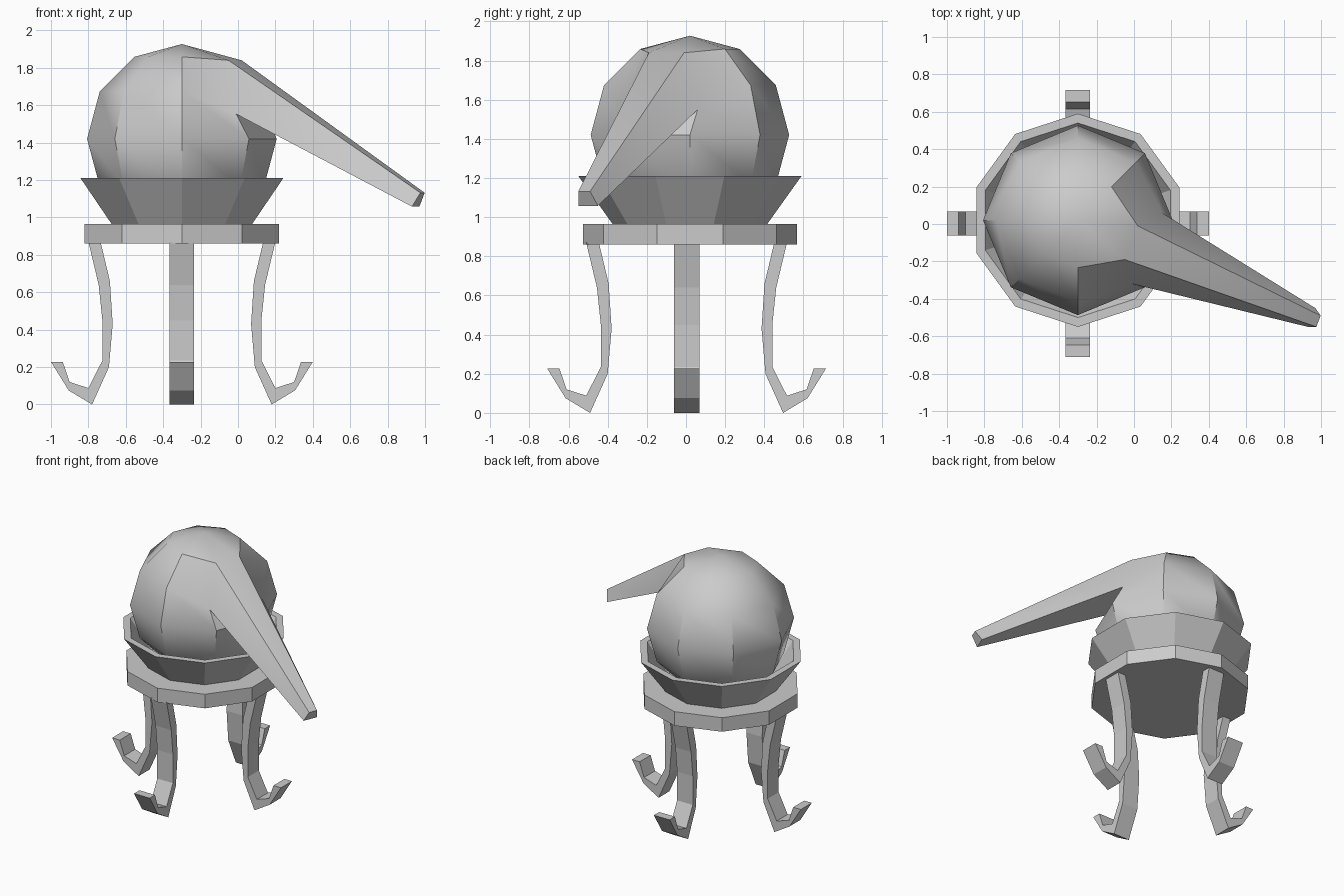
import bpy, bmesh, math
from mathutils import Vector

if "Cube" in bpy.data.objects:
    bpy.data.objects.remove(bpy.data.objects["Cube"])

CX, CY = -0.30, 0.02


def make_object(name, bm):
    bmesh.ops.recalc_face_normals(bm, faces=bm.faces)
    mesh = bpy.data.meshes.new(name)
    bm.to_mesh(mesh)
    bm.free()
    obj = bpy.data.objects.new(name, mesh)
    bpy.context.collection.objects.link(obj)
    return obj


def revolve(name, profile, sides=10):
    """Ten-sided solid from a (radius, z) profile, capped at both ends."""
    bm = bmesh.new()
    rings = []
    for r, z in profile:
        angles = [math.pi / 2 + 2 * math.pi * i / sides for i in range(sides)]
        rings.append([bm.verts.new((CX + r * math.cos(a), CY + r * math.sin(a), z))
                      for a in angles])
    for a, b in zip(rings, rings[1:]):
        for i in range(sides):
            j = (i + 1) % sides
            bm.faces.new((a[i], a[j], b[j], b[i]))
    bm.faces.new(rings[0])
    bm.faces.new(rings[-1])
    return make_object(name, bm)


# Base plate and flared bowl
revolve("base_plate", [(0.547, 0.86), (0.547, 0.965)])
revolve("bowl", [(0.395, 0.965), (0.57, 1.21), (0.52, 1.21), (0.37, 0.99)])

# Curved legs with upturned feet: (radius, z) outline
LEG = [(0.50, 0.87), (0.435, 0.87), (0.385, 0.66), (0.37, 0.43), (0.39, 0.20),
       (0.48, 0.0), (0.605, 0.075), (0.70, 0.228), (0.637, 0.228), (0.60, 0.12),
       (0.50, 0.088), (0.425, 0.235), (0.425, 0.45), (0.445, 0.64)]
for name, angle, out in (("right_leg", 0, 0.0), ("back_leg", 90, 0.013),
                         ("left_leg", 180, 0.0), ("front_leg", 270, 0.013)):
    a = math.radians(angle)
    d = Vector((math.cos(a), math.sin(a), 0))
    s = Vector((-d.y, d.x, 0)) * 0.065
    centre = Vector((CX, 0.003, 0))
    bm = bmesh.new()
    sides = [[bm.verts.new(centre + d * (r + out) + k * s + Vector((0, 0, z)))
              for r, z in LEG] for k in (-1, 1)]
    n = len(LEG)
    for i in range(n):
        j = (i + 1) % n
        bm.faces.new((sides[0][i], sides[0][j], sides[1][j], sides[1][i]))
    bm.faces.new(sides[0])
    bm.faces.new(sides[1])
    make_object(name, bm)

# Globe with a tapering spout drawn out of one upper face
R = 0.507
bm = bmesh.new()
bmesh.ops.create_uvsphere(bm, u_segments=8, v_segments=6, radius=R)
bmesh.ops.translate(bm, verts=bm.verts, vec=(CX, CY, 1.42))


def globe_vert(lat, lon):
    la, lo = math.radians(lat), math.radians(lon)
    p = Vector((CX + R * math.cos(la) * math.cos(lo),
                CY + R * math.cos(la) * math.sin(lo), 1.42 + R * math.sin(la)))
    return min(bm.verts, key=lambda v: (v.co - p).length)


root = [globe_vert(60, 0), globe_vert(60, -45), globe_vert(30, -45), globe_vert(30, 0)]
face = next(f for f in bm.faces if set(f.verts) == set(root))
bmesh.ops.delete(bm, geom=[face], context='FACES_ONLY')
root_pos = [(0.02, -0.01, 1.84), (-0.05, -0.19, 1.84), (-0.01, -0.32, 1.553), (0.15, 0.06, 1.55)]
tip_pos = [(0.998, -0.49, 1.132), (0.975, -0.55, 1.132), (0.93, -0.55, 1.058), (0.97, -0.45, 1.058)]
for v, p in zip(root, root_pos):
    v.co = p
tip = [bm.verts.new(p) for p in tip_pos]
for i in range(4):
    j = (i + 1) % 4
    bm.faces.new((root[i], root[j], tip[j], tip[i]))
bm.faces.new(tip)
globe = make_object("globe_with_spout", bm)
bpy.context.view_layer.objects.active = globe
globe.select_set(True)
bpy.ops.object.shade_smooth_by_angle(angle=math.radians(35))
